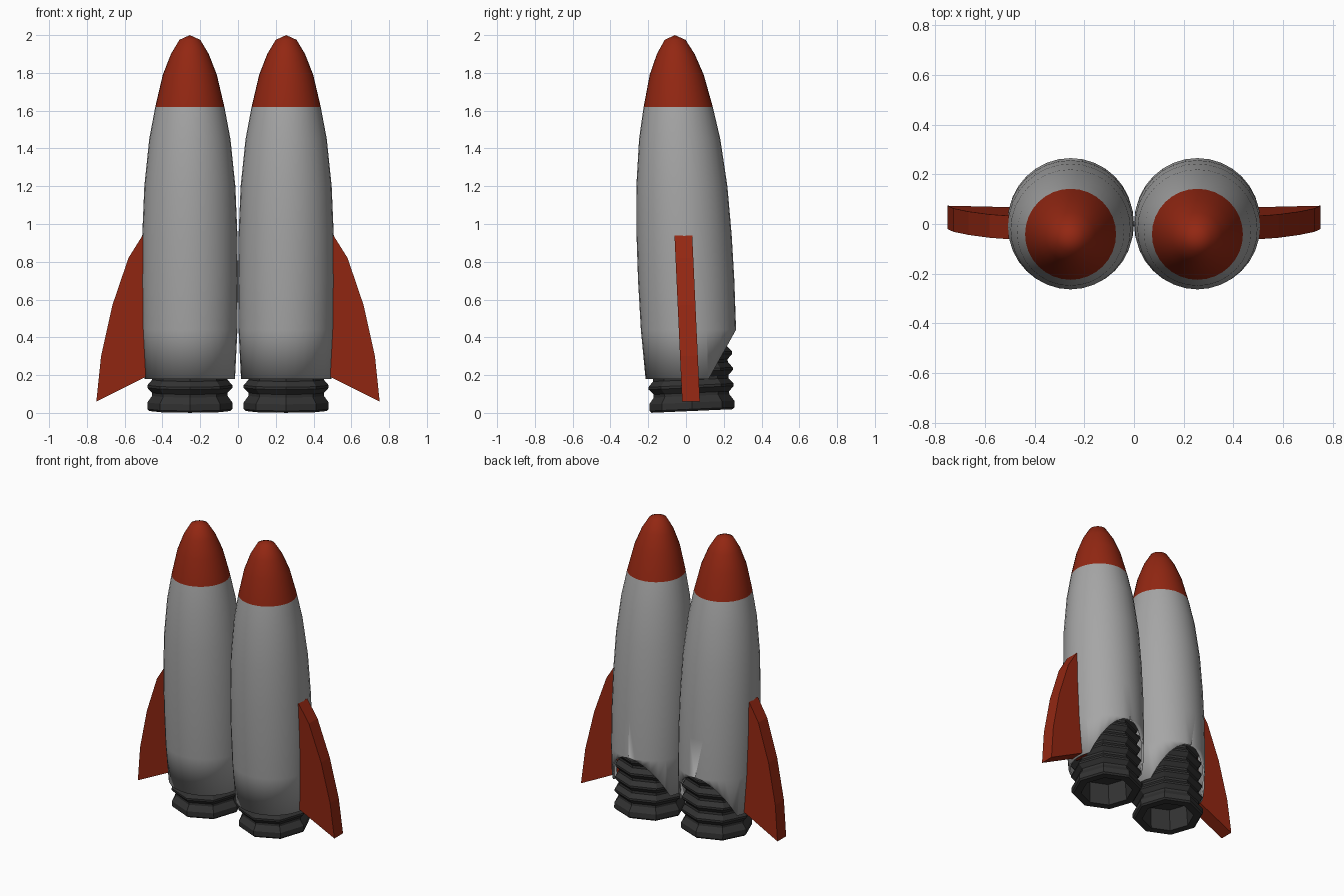
import bpy, bmesh, math
from mathutils import Vector

if "Cube" in bpy.data.objects:
    bpy.data.objects.remove(bpy.data.objects["Cube"])


def material(name, rgb):
    m = bpy.data.materials.new(name)
    m.diffuse_color = (*rgb, 1)
    m.use_nodes = True
    m.node_tree.nodes["Principled BSDF"].inputs["Base Color"].default_value = m.diffuse_color
    return m


GREY = material("body grey", (0.38, 0.38, 0.38))
RED = material("rust red", (0.29, 0.02, 0.006))
DARK = material("dark rubber", (0.032, 0.032, 0.032))
CX = 0.255        # rocket centre in x
NOSE_Z = 1.62     # start of the red nose


def axis_y(z):
    """The rockets lean slightly forward."""
    return 0.025 - 0.046 * (z - 0.18)


def lathe(profile, sides, tilt=0.0):
    """Revolve (radius, z) points about the leaning rocket axis."""
    bm = bmesh.new()
    rings = []
    for r, z in profile:
        ring = []
        for j in range(sides):
            a = 2 * math.pi * j / sides
            y = r * math.sin(a)
            ring.append(bm.verts.new((CX + r * math.cos(a), y + axis_y(z), z + tilt * y)))
        rings.append(ring)
    for lo, hi in zip(rings, rings[1:]):
        for j in range(sides):
            k = (j + 1) % sides
            bm.faces.new((lo[j], lo[k], hi[k], hi[j]))
    bmesh.ops.remove_doubles(bm, verts=bm.verts[:], dist=1e-5)
    return bm


def finish(name, bm, mats, smooth=False, wall=0):
    """Make the object and mirror it to the other rocket."""
    me = bpy.data.meshes.new(name)
    bm.to_mesh(me)
    bm.free()
    for m in mats:
        me.materials.append(m)
    ob = bpy.data.objects.new(name, me)
    bpy.context.collection.objects.link(ob)
    if smooth:
        bpy.ops.object.select_all(action='DESELECT')
        ob.select_set(True)
        bpy.context.view_layer.objects.active = ob
        bpy.ops.object.shade_smooth_by_angle(angle=math.radians(40))
    if wall:
        s = ob.modifiers.new("wall", 'SOLIDIFY')
        s.thickness = wall
        s.offset = -1
    mir = ob.modifiers.new("other rocket", 'MIRROR')
    mir.use_mirror_merge = False
    return ob


# Rocket shells with red noses, cut away at the lower back
shell = lathe([(0.239, 0.18), (0.252, 0.44), (0.255, 0.70), (0.252, 0.94),
               (0.241, 1.20), (0.215, 1.45), (0.183, NOSE_Z), (0.143, 1.79),
               (0.100, 1.90), (0.055, 1.975), (0, 2.0)], 32)
bmesh.ops.bisect_plane(shell, geom=shell.verts[:] + shell.edges[:] + shell.faces[:],
                       plane_co=Vector((0, 0.12, 0.18)),
                       plane_no=Vector((0, 0.26, -0.145)), clear_outer=True)
for f in shell.faces:
    f.material_index = 1 if f.calc_center_median().z > NOSE_Z else 0
finish("rocket_body", shell, [GREY, RED], smooth=True, wall=0.012)

# Octagonal ribbed nozzles with a recessed opening
ribs = [(0, 0.16), (0.16, 0.16), (0.165, 0.01), (0.215, 0.01), (0.225, 0.02), (0.225, 0.055)]
for i in range(5):
    z = 0.098 + 0.085 * i
    ribs += [(0.200, z - 0.008), (0.200, z + 0.008), (0.225, z + 0.035), (0.225, z + 0.048)]
ribs.append((0, 0.50))
finish("ribbed_nozzle", lathe(ribs, 8, tilt=0.044), [DARK])

# Swept side fins following the lean
outline = [(0.45, 0.94), (0.505, 0.94), (0.58, 0.82), (0.665, 0.57),
           (0.725, 0.30), (0.75, 0.06), (0.49, 0.19), (0.45, 0.19)]
fin = bmesh.new()
front, back = [[fin.verts.new((x, axis_y(z) - 0.004 + s * 0.047, z)) for x, z in outline]
               for s in (-1, 1)]
fin.faces.new(front)
fin.faces.new(back[::-1])
for i in range(len(outline)):
    k = (i + 1) % len(outline)
    fin.faces.new((front[i], back[i], back[k], front[k]))
bmesh.ops.recalc_face_normals(fin, faces=fin.faces[:])
finish("side_fin", fin, [RED])
